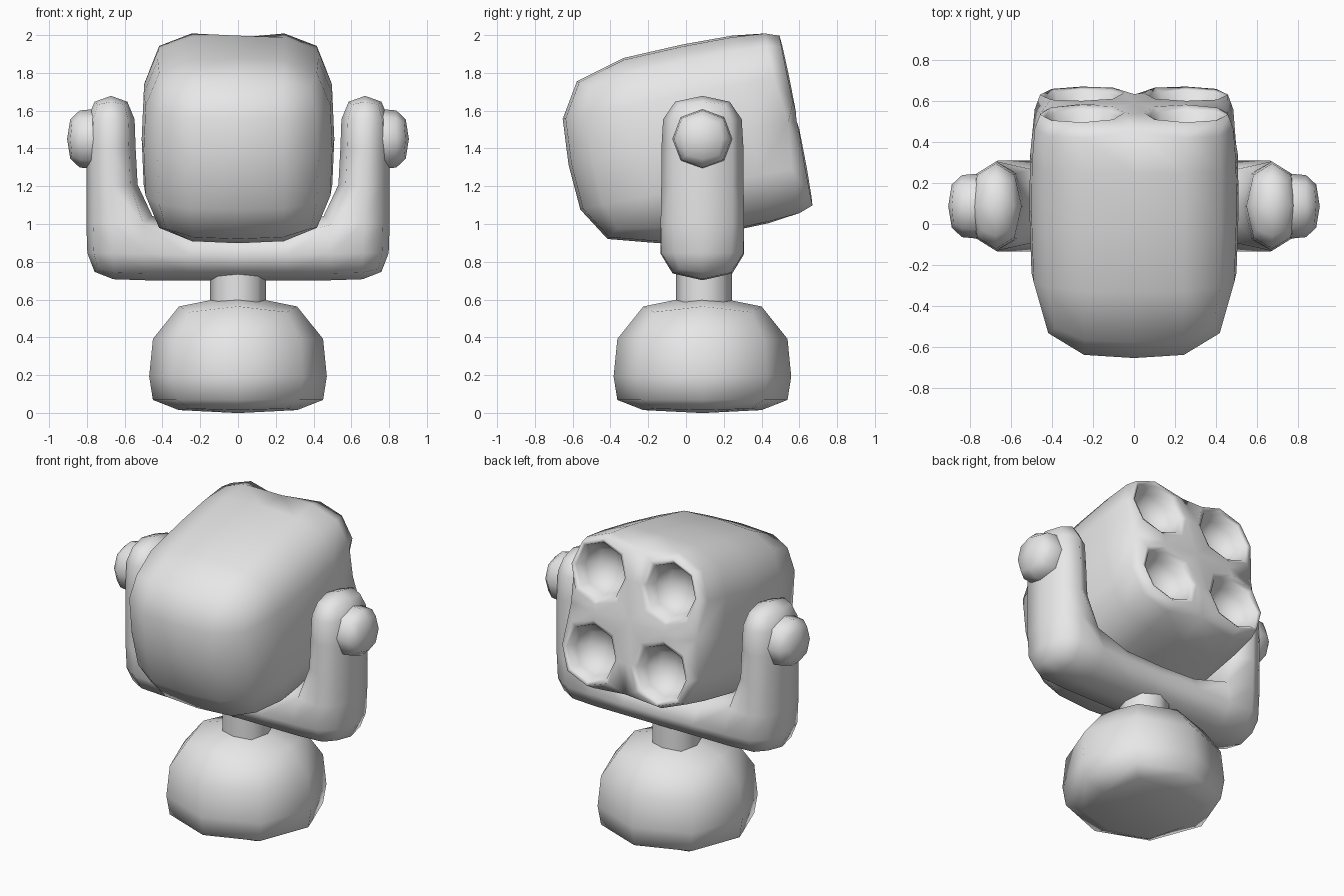
import bpy, bmesh, math

old = bpy.data.objects.get("Cube")
if old:
    bpy.data.objects.remove(old, do_unlink=True)

YC = 0.087  # shared depth centre of stand and yoke
SQUARE = [(-1, -1), (1, -1), (1, 1), (-1, 1)]
SQUARE8 = [(-1, -1), (0, -1), (1, -1), (1, 0), (1, 1), (0, 1), (-1, 1), (-1, 0)]

grey = bpy.data.materials.new("light_grey")
grey.use_nodes = True
grey.diffuse_color = (0.8, 0.8, 0.8, 1)
grey.node_tree.nodes["Principled BSDF"].inputs["Base Color"].default_value = (0.8, 0.8, 0.8, 1)


def finish(bm, name, subdivide=True):
    """Turn a cage into a smooth, once-subdivided object."""
    bmesh.ops.recalc_face_normals(bm, faces=bm.faces)
    for f in bm.faces:
        f.smooth = True
    me = bpy.data.meshes.new(name)
    bm.to_mesh(me)
    bm.free()
    me.materials.append(grey)
    ob = bpy.data.objects.new(name, me)
    bpy.context.collection.objects.link(ob)
    if subdivide:
        mod = ob.modifiers.new("Subdivision", 'SUBSURF')
        mod.levels = mod.render_levels = 1
    return ob


def loft(shape, levels, place):
    """Join copies of one ring at each level; returns the cage and its open rings."""
    bm = bmesh.new()
    rings = [[bm.verts.new(place(a, b, t)) for a, b in shape] for t in levels]
    n = len(shape)
    for r, s in zip(rings, rings[1:]):
        for i in range(n):
            bm.faces.new((r[i], r[(i + 1) % n], s[(i + 1) % n], s[i]))
    return bm, rings


def rounded_block(name, levels, place):
    bm, rings = loft(SQUARE, levels, place)
    bm.faces.new(rings[0])
    bm.faces.new(rings[-1])
    return finish(bm, name)


# Base: squat rounded block
rounded_block("base", [-0.012, 0.125, 0.67],
              lambda a, b, t: (a * 0.513, YC + b * 0.513, t))

# Neck: short eight-sided post
bm = bmesh.new()
bmesh.ops.create_cone(bm, cap_ends=True, segments=8, radius1=0.148, radius2=0.148, depth=0.24)
bmesh.ops.translate(bm, verts=bm.verts, vec=(0, YC + 0.008, 0.66))
neck = finish(bm, "neck", subdivide=False)
for p in neck.data.polygons:
    p.use_smooth = len(p.vertices) == 4

# Yoke: U-shaped bracket, cells in the x-z plane extruded through the depth
XI, XO, ZB, ZT = 0.53, 0.815, 0.69, 0.98
cells = [(0, XI, ZB, ZT), (XI, XO, ZB, ZT), (XI, XO, ZT, 1.43), (XI, XO, 1.43, 1.70)]
bm = bmesh.new()
for s in (-1, 1):
    for x0, x1, z0, z1 in cells:
        bm.faces.new([bm.verts.new((s * x, YC - 0.237, z))
                      for x, z in ((x0, z0), (x1, z0), (x1, z1), (x0, z1))])
bmesh.ops.remove_doubles(bm, verts=bm.verts, dist=1e-4)
bmesh.ops.recalc_face_normals(bm, faces=bm.faces)
back = bmesh.ops.extrude_face_region(bm, geom=bm.faces[:], use_keep_orig=True)
bmesh.ops.translate(bm, vec=(0, 0.474, 0),
                    verts=[v for v in back["geom"] if isinstance(v, bmesh.types.BMVert)])
finish(bm, "yoke")

# Pivot knobs on both arms
for s, side in ((1, "left"), (-1, "right")):
    rounded_block(side + "_pivot_knob", [0.62, 0.767, 0.917],
                  lambda a, b, t: (s * t, YC + a * 0.172, 1.45 + b * 0.172))

# Head: tilted rounded box with four sockets in the back
bm, rings = loft(SQUARE8, [-0.715, 0.05, 0.505],
                 lambda a, b, t: (a * 0.51, t, b * 0.51))
sockets = []
for ring, y in ((rings[0], -0.715), (rings[-1], 0.505)):
    mid = bm.verts.new((0, y, 0))
    sockets = [bm.faces.new((mid, ring[i], ring[i + 1], ring[(i + 2) % 8])) for i in (1, 3, 5)]
    sockets.append(bm.faces.new((mid, ring[7], ring[0], ring[1])))
bmesh.ops.recalc_face_normals(bm, faces=bm.faces)
bmesh.ops.inset_individual(bm, faces=sockets, thickness=0.07, depth=0.04, use_even_offset=True)
bmesh.ops.inset_individual(bm, faces=sockets, thickness=0.015, depth=-0.23, use_even_offset=True)
head = finish(bm, "head")
head.location = (0, 0.08, 1.45)
head.rotation_euler.x = math.radians(11)
